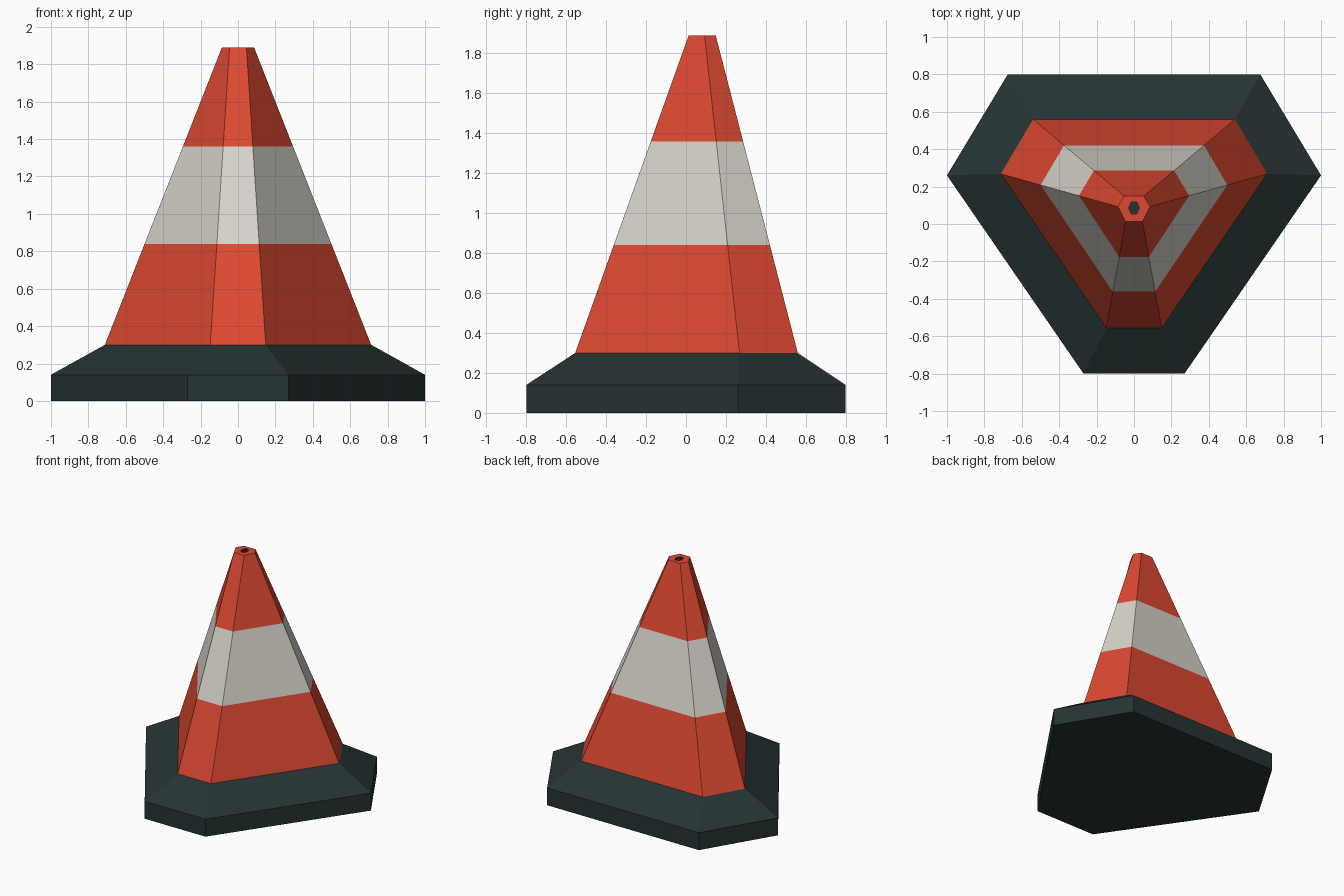
import bpy, bmesh

if "Cube" in bpy.data.objects:
    bpy.data.objects.remove(bpy.data.objects["Cube"])


def lin(c):
    c /= 255
    return c / 12.92 if c <= 0.04045 else ((c + 0.055) / 1.055) ** 2.4


def material(name, r, g, b):
    m = bpy.data.materials.new(name)
    m.diffuse_color = (lin(r), lin(g), lin(b), 1)
    m.use_nodes = True
    m.node_tree.nodes["Principled BSDF"].inputs["Base Color"].default_value = m.diffuse_color
    return m


red = material("orange_red", 222, 73, 50)
white = material("off_white", 217, 213, 204)
dark = material("dark_rubber", 38, 51, 51)


def ring(half, z):
    """Six-sided outline mirrored in x from its right-hand points (front to back)."""
    pts = half + [(-x, y) for x, y in reversed(half)]
    return [(x, y, z) for x, y in pts]


def mix(a, b, t):
    return [(p[0] + (q[0] - p[0]) * t, p[1] + (q[1] - p[1]) * t) for p, q in zip(a, b)]


def loft(name, rings, mats, slots, cap_start=False, cap_end=False):
    """Skin successive rings; slots gives the material index of each band."""
    bm = bmesh.new()
    loops = [[bm.verts.new(p) for p in r] for r in rings]
    for a, b, s in zip(loops, loops[1:], slots):
        n = len(a)
        for i in range(n):
            j = (i + 1) % n
            bm.faces.new((a[i], a[j], b[j], b[i])).material_index = s
    if cap_start:
        bm.faces.new(loops[0][::-1])
    if cap_end:
        bm.faces.new(loops[-1]).material_index = slots[-1]
    me = bpy.data.meshes.new(name)
    bm.to_mesh(me)
    bm.free()
    for m in mats:
        me.materials.append(m)
    ob = bpy.data.objects.new(name, me)
    bpy.context.collection.objects.link(ob)
    return ob


# Outlines: right-hand half, front to back
foot = [(0.27, -0.80), (1.00, 0.26), (0.675, 0.80)]
cone_low = [(0.148, -0.555), (0.712, 0.268), (0.54, 0.56)]
cone_top = [(0.045, 0.013), (0.086, 0.093), (0.052, 0.149)]
hole = [(0.014, 0.053), (0.029, 0.087), (0.014, 0.118)]

# Rubber base: vertical skirt, then sloped shoulder
loft("base", [ring(foot, 0), ring(foot, 0.14), ring(cone_low, 0.30)],
     [dark], [0, 0], cap_start=True, cap_end=True)

# Striped cone with a small dark hole in the tip
Z0, Z1 = 0.30, 1.89
rings = [ring(mix(cone_low, cone_top, (z - Z0) / (Z1 - Z0)), z)
         for z in (Z0, 0.84, 1.36, Z1)]
rings += [ring(hole, Z1), ring(hole, Z1 - 0.05)]
loft("cone", rings, [red, white, dark], [0, 1, 0, 0, 2], cap_end=True)
